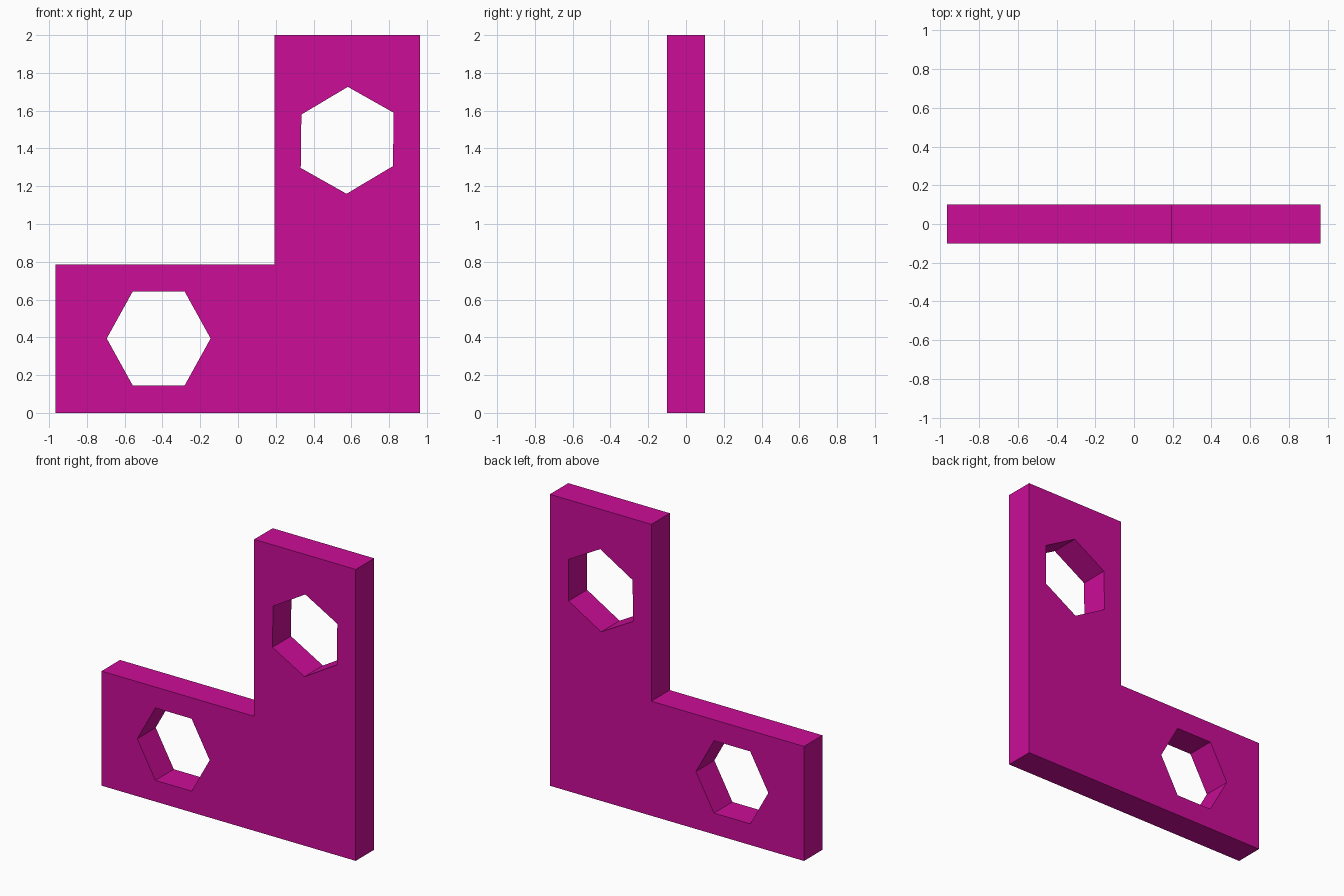
import bpy, bmesh, math

if "Cube" in bpy.data.objects:
    bpy.data.objects.remove(bpy.data.objects["Cube"])

THICKNESS = 0.20


def hexagon(cx, cz, rx, rz, start, shear_x=0.0, shear_z=0.0):
    """Six (x, z) corners, optionally slightly skewed."""
    pts = []
    for i in range(6):
        a = math.radians(start + 60 * i)
        dx, dz = rx * math.cos(a), rz * math.sin(a)
        pts.append((cx + dx + shear_x * dz, cz + dz + shear_z * dx))
    return pts


# L-shaped outline and the two hexagonal holes
outline = [(-0.966, 0), (0.964, 0), (0.964, 2), (0.193, 2), (0.193, 0.786), (-0.966, 0.786)]
holes = [hexagon(-0.42, 0.394, 0.275, 0.287, 0),
         hexagon(0.578, 1.443, 0.282, 0.283, 30, 0.012, 0.02)]

# Fill the front profile, then extrude it through the plate thickness
bm = bmesh.new()
edges = []
for loop in [outline] + holes:
    verts = [bm.verts.new((x, -THICKNESS / 2, z)) for x, z in loop]
    edges += [bm.edges.new((verts[i - 1], verts[i])) for i in range(len(verts))]
bmesh.ops.triangle_fill(bm, edges=edges, use_beauty=True, use_dissolve=False)
ext = bmesh.ops.extrude_face_region(bm, geom=bm.faces[:], use_keep_orig=True)
back = [g for g in ext["geom"] if isinstance(g, bmesh.types.BMVert)]
bmesh.ops.translate(bm, vec=(0, THICKNESS, 0), verts=back)
bmesh.ops.recalc_face_normals(bm, faces=bm.faces[:])

mesh = bpy.data.meshes.new("corner_bracket")
bm.to_mesh(mesh)
bm.free()

# Single magenta colour
magenta = bpy.data.materials.new("magenta")
magenta.diffuse_color = (0.60, 0.004, 0.31, 1)
magenta.use_nodes = True
magenta.node_tree.nodes["Principled BSDF"].inputs["Base Color"].default_value = magenta.diffuse_color
mesh.materials.append(magenta)

bracket = bpy.data.objects.new("corner_bracket", mesh)
bpy.context.collection.objects.link(bracket)
